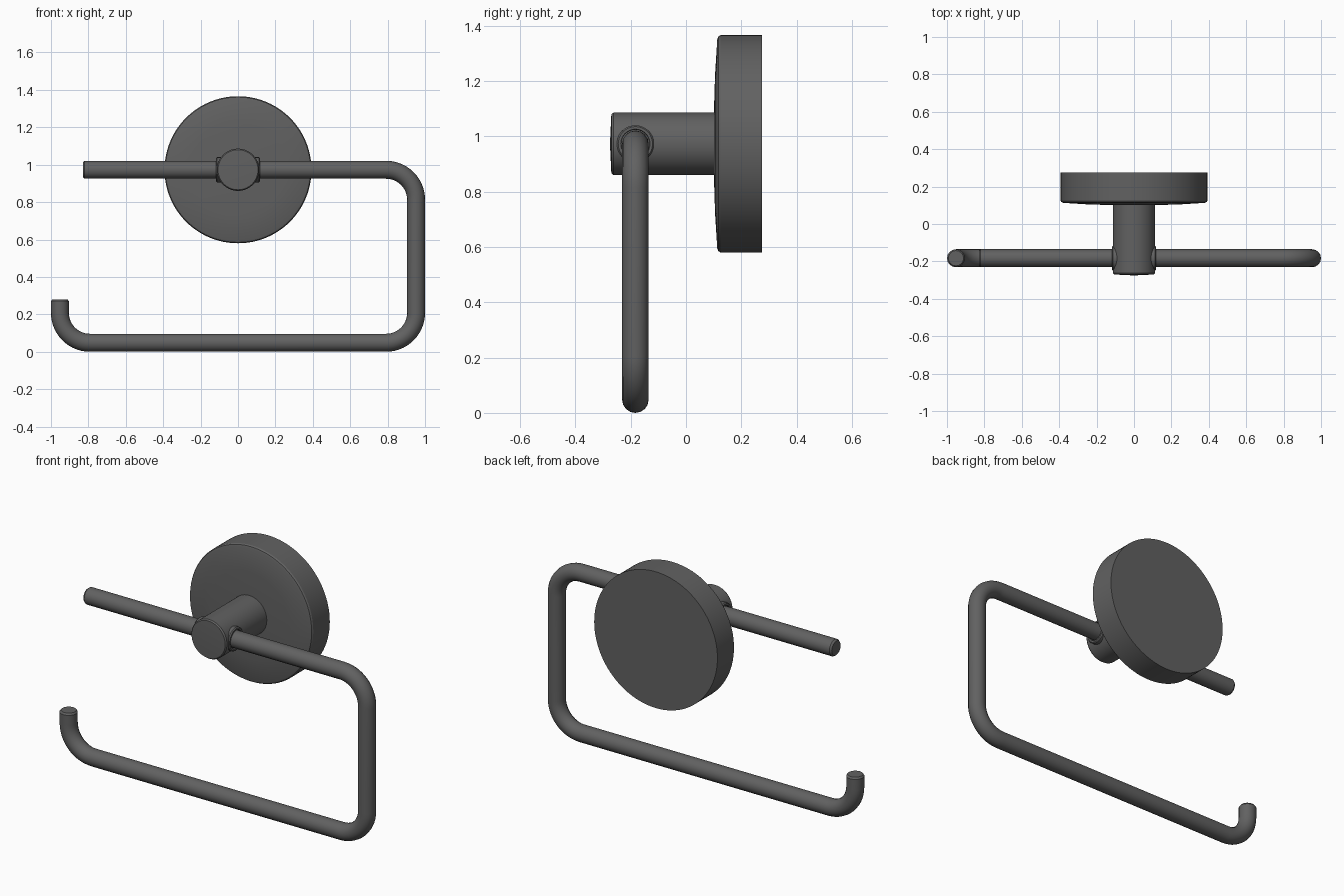
import bpy, bmesh, math
from mathutils import Matrix, Vector

cube = bpy.data.objects.get("Cube")
if cube:
    bpy.data.objects.remove(cube, do_unlink=True)

AXIS_Z = 0.973      # height of the post and the upper rod
ROD_Y = -0.183
ROD_R = 0.048

metal = bpy.data.materials.new("dark grey metal")
metal.use_nodes = True
metal.diffuse_color = (0.12, 0.12, 0.12, 1)
metal.node_tree.nodes["Principled BSDF"].inputs["Base Color"].default_value = (0.12, 0.12, 0.12, 1)


def smooth(obj):
    bpy.ops.object.select_all(action="DESELECT")
    obj.select_set(True)
    bpy.context.view_layer.objects.active = obj
    bpy.ops.object.shade_smooth_by_angle(angle=math.radians(30))


def lathe(name, profile, axis, origin, steps=96):
    """Spin (radius, distance) points around an axis through origin."""
    bm = bmesh.new()
    verts = [bm.verts.new((r, 0, d)) for r, d in profile]
    edges = [bm.edges.new(pair) for pair in zip(verts, verts[1:])]
    bmesh.ops.spin(bm, geom=verts + edges, cent=(0, 0, 0), axis=(0, 0, 1),
                   angle=math.tau, steps=steps)
    bmesh.ops.remove_doubles(bm, verts=bm.verts, dist=1e-5)
    bmesh.ops.recalc_face_normals(bm, faces=bm.faces)
    turn = Vector((0, 0, 1)).rotation_difference(Vector(axis)).to_matrix().to_4x4()
    bm.transform(Matrix.Translation(origin) @ turn)
    mesh = bpy.data.meshes.new(name)
    bm.to_mesh(mesh)
    bm.free()
    mesh.materials.append(metal)
    obj = bpy.data.objects.new(name, mesh)
    bpy.context.collection.objects.link(obj)
    smooth(obj)


def bend(cx, cz, start, end, radius=0.16, steps=14):
    """Points of a rounded corner, angles in degrees."""
    angles = [math.radians(start + (end - start) * i / steps) for i in range(steps + 1)]
    return [(cx + radius * math.cos(a), cz + radius * math.sin(a)) for a in angles]


# Wall plate with a chamfered, slightly domed front
lathe("wall_plate", [(0, 0.275), (0.393, 0.275), (0.393, 0.125), (0.388, 0.117),
                     (0.378, 0.113), (0.25, 0.105), (0.12, 0.101), (0, 0.1)],
      (0, 1, 0), (0, 0, AXIS_Z))

# Post reaching forward from the plate
lathe("post", [(0, 0.12), (0.113, 0.12), (0.113, -0.262), (0.107, -0.27), (0, -0.275)],
      (0, 1, 0), (0, 0, AXIS_Z))

# Collars where the rod leaves the post
for side, label in ((1, "left"), (-1, "right")):
    lathe(label + "_collar", [(0.067, 0.06), (0.067, 0.112), (0.062, 0.118),
                              (0.053, 0.118), (0.051, 0.112), (0.051, 0.06)],
          (side, 0, 0), (0, ROD_Y, AXIS_Z), 48)

# Bent rod: upper arm, far side, lower arm and upturned hook
low, high, reach = ROD_R, AXIS_Z, 0.952
path = [(-0.83, high), (-0.82, high)]
path += bend(reach - 0.16, high - 0.16, 90, 0)
path += bend(reach - 0.16, low + 0.16, 0, -90)
path += bend(-reach + 0.16, low + 0.16, -90, -180)
path += [(-reach, 0.27), (-reach, 0.28)]

curve = bpy.data.curves.new("roll_rod", "CURVE")
curve.dimensions = "3D"
curve.bevel_depth = ROD_R
curve.bevel_resolution = 6
curve.use_fill_caps = True
spline = curve.splines.new("POLY")
spline.points.add(len(path) - 1)
for point, (x, z) in zip(spline.points, path):
    point.co = (x, ROD_Y, z, 1)
for i in (0, -1):               # chamfered rod ends
    spline.points[i].radius = 0.85
curve.materials.append(metal)
rod = bpy.data.objects.new("roll_rod", curve)
bpy.context.collection.objects.link(rod)
bpy.ops.object.select_all(action="DESELECT")
rod.select_set(True)
bpy.context.view_layer.objects.active = rod
bpy.ops.object.convert(target="MESH")
smooth(bpy.context.view_layer.objects.active)
